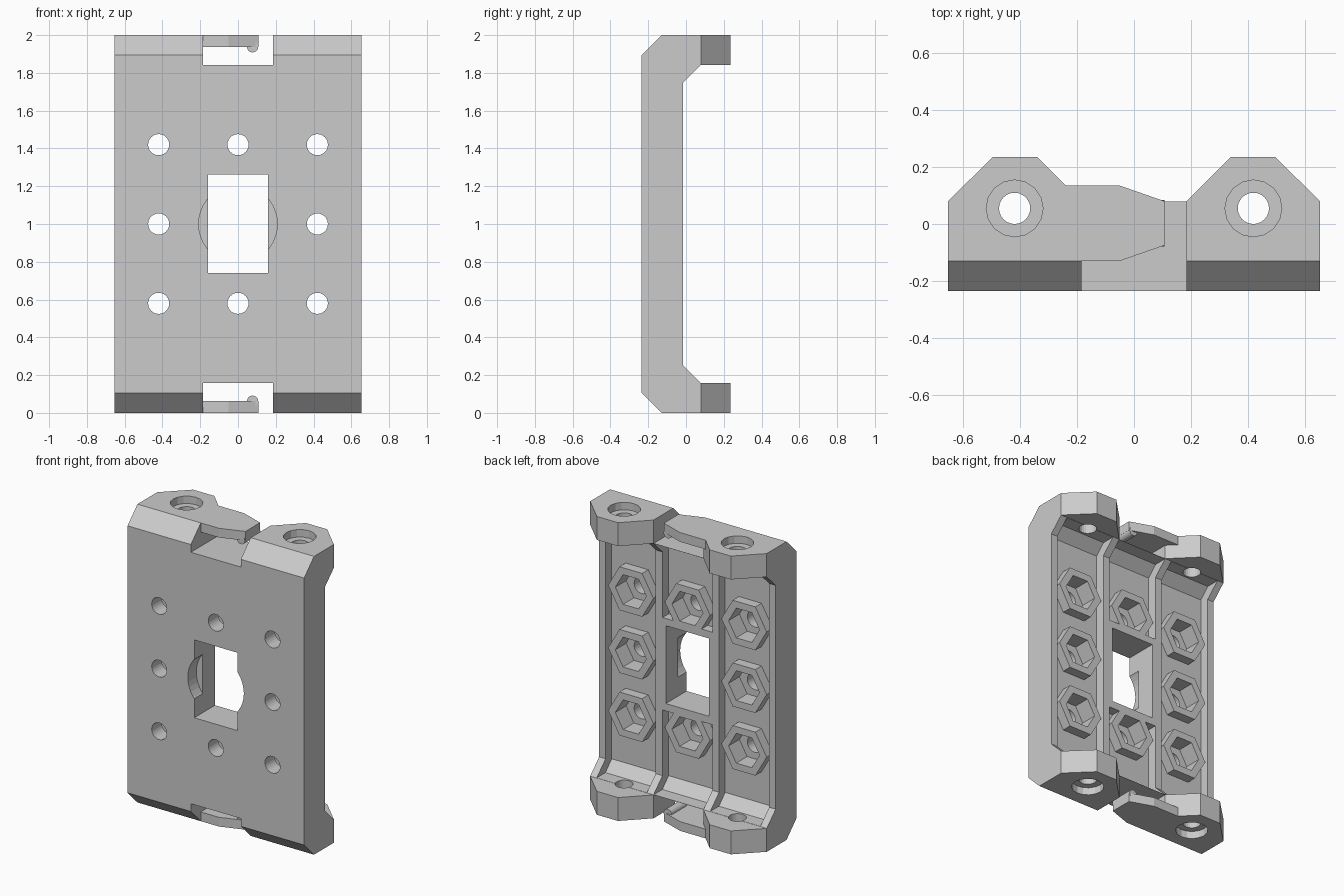
import bpy, bmesh, math
from mathutils import Matrix, Vector

if "Cube" in bpy.data.objects:
    bpy.data.objects.remove(bpy.data.objects["Cube"], do_unlink=True)

grey = bpy.data.materials.new("light_grey")
grey.use_nodes = True
grey.diffuse_color = (0.6, 0.6, 0.6, 1)
grey.node_tree.nodes["Principled BSDF"].inputs["Base Color"].default_value = (0.6, 0.6, 0.6, 1)


def prism(name, points, axis, low, high):
    """Extrude a closed outline along x (points are y,z), y (x,z) or z (x,y)."""
    place = {"x": lambda p: (low, p[0], p[1]),
             "y": lambda p: (p[0], low, p[1]),
             "z": lambda p: (p[0], p[1], low)}[axis]
    bm = bmesh.new()
    face = bm.faces.new([bm.verts.new(place(p)) for p in points])
    new = bmesh.ops.extrude_face_region(bm, geom=[face])["geom"]
    step = Vector([high - low if a == axis else 0 for a in "xyz"])
    bmesh.ops.translate(bm, vec=step, verts=[v for v in new if isinstance(v, bmesh.types.BMVert)])
    bmesh.ops.recalc_face_normals(bm, faces=bm.faces)
    mesh = bpy.data.meshes.new(name)
    bm.to_mesh(mesh)
    bm.free()
    ob = bpy.data.objects.new(name, mesh)
    mesh.materials.append(grey)
    bpy.context.collection.objects.link(ob)
    return ob


def ngon(cx, cy, r, sides):
    return [(cx + r * math.cos(math.tau * i / sides), cy + r * math.sin(math.tau * i / sides))
            for i in range(sides)]


def rect(a0, a1, b0, b1):
    return [(a0, b0), (a1, b0), (a1, b1), (a0, b1)]


def combine(target, tool, operation="DIFFERENCE"):
    mod = target.modifiers.new("cut", "BOOLEAN")
    mod.operation = operation
    mod.solver = "EXACT"
    mod.object = tool
    bpy.context.view_layer.objects.active = target
    bpy.ops.object.modifier_apply(modifier=mod.name)
    bpy.data.objects.remove(tool, do_unlink=True)


def with_top(points):
    """Complete a lower half outline with its mirror about mid height."""
    return points + [(a, 2 - z) for a, z in reversed(points)]


FRONT, BACK, FLOOR = -0.235, -0.015, -0.08
ARM, GAP = 0.157, 0.185

# Plate with arms: side profile trimmed by the plan outline
body = prism("bracket_body", with_top([(BACK, 0.25), (0.08, ARM), (0.4, ARM), (0.4, 0),
                                       (-0.13, 0), (FRONT, 0.105)]), "x", -0.8, 0.8)
half = [(GAP, 0.08), (0.34, 0.235), (0.497, 0.235), (0.655, 0.08), (0.655, -0.4)]
plan = half + [(-x, y) for x, y in reversed(half)]
combine(body, prism("plan", plan, "z", -0.1, 2.1), "INTERSECT")

# Notches between the arms
for z in (-0.1, 2 - ARM):
    combine(body, prism("notch", rect(-GAP, GAP, -0.4, 0.4), "z", z, z + 0.1 + ARM))

# Recessed channels between the rails
channel = with_top([(FLOOR, 0.225), (FLOOR + 0.067, 0.158), (0.4, 0.158)])
for side in (-1, 1):
    lo, hi = sorted((side * 0.235, side * 0.607))
    combine(body, prism("channel", channel, "x", lo, hi))
short = [(FLOOR, 0.69), (FLOOR, 0.225), (FLOOR + 0.067, 0.158), (0.4, 0.158), (0.4, 0.69)]
combine(body, prism("channel", short, "x", -GAP, GAP))
combine(body, prism("channel", [(y, 2 - z) for y, z in short], "x", -GAP, GAP))

# Hexagonal nut holders with screw holes
spots = [(x, 1 + z) for x in (-0.42, 0, 0.42) for z in (-0.42, 0, 0.42) if x or z]
for x, z in spots:
    combine(body, prism("boss", ngon(x, z, 0.168, 6), "y", -0.11, BACK), "UNION")
for x, z in spots:
    combine(body, prism("nut_pocket", ngon(x, z, 0.115, 6), "y", -0.13, 0.1))
    combine(body, prism("screw_hole", ngon(x, z, 0.056, 24), "y", -0.4, 0.1))

# Central window with a round front recess
combine(body, prism("recess", ngon(0, 1, 0.208, 40), "y", -0.4, -0.145))
combine(body, prism("window", rect(-0.16, 0.16, 0.74, 1.262), "y", -0.4, 0.1))

# Counterbored holes through the arms
for x in (-0.42, 0.42):
    combine(body, prism("arm_hole", ngon(x, 0.055, 0.055, 24), "z", -0.1, 2.1))
    for lo, hi in ((-0.1, 0.05), (1.95, 2.1)):
        combine(body, prism("counterbore", ngon(x, 0.055, 0.1, 16), "z", lo, hi))

# Latch tongues, each with a small ridge on its inner face
tongue = [(-GAP, -0.13), (-GAP, 0.08), (-0.24, 0.135), (-0.05, 0.135),
          (0.108, 0.08), (0.108, -0.075), (-0.05, -0.13)]
for name, z, ridge in (("lower", 0, 0.062), ("upper", 1.938, 1.938)):
    prism(name + "_latch", tongue, "z", z, z + 0.062)
    prism(name + "_latch_ridge", ngon(0.077, ridge, 0.03, 16), "y", -0.08, 0.085)
